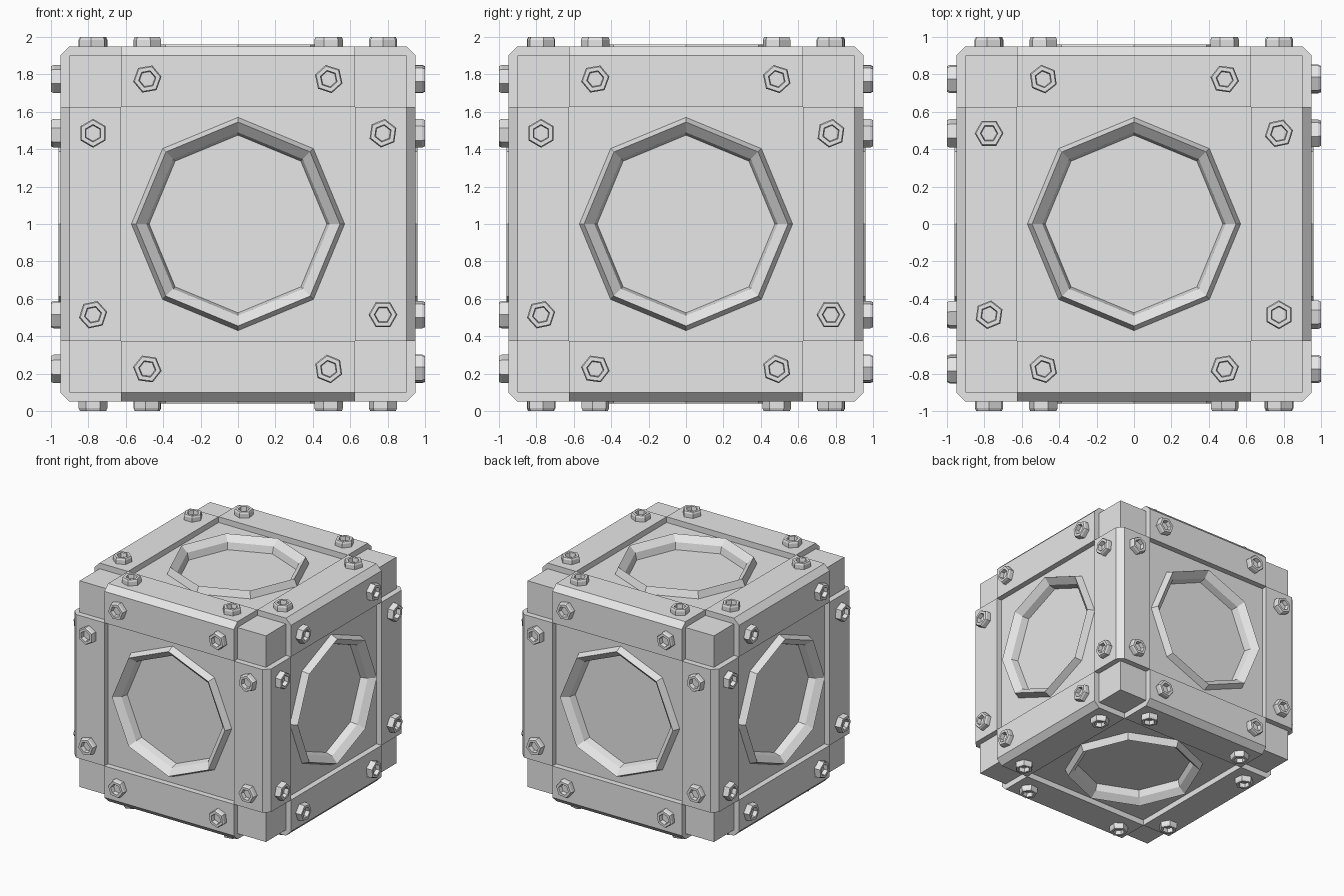
import bpy, bmesh, math
from mathutils import Matrix, Vector

cube = bpy.data.objects.get("Cube")
if cube:
    bpy.data.objects.remove(cube)

CORE, EDGE, INNER = 0.9, 0.95, 0.625   # core half size, beam half size, beam inner edge
CENTRE = Matrix.Translation((0, 0, 1))

grey = bpy.data.materials.new("metal_grey")
grey.use_nodes = True
grey.diffuse_color = (0.8, 0.8, 0.8, 1)
grey.node_tree.nodes["Principled BSDF"].inputs["Base Color"].default_value = (0.8, 0.8, 0.8, 1)


def finish(bm, name):
    """Turn a bmesh into a flat shaded grey mesh."""
    bmesh.ops.remove_doubles(bm, verts=bm.verts, dist=1e-5)
    bmesh.ops.recalc_face_normals(bm, faces=bm.faces)
    mesh = bpy.data.meshes.new(name)
    bm.to_mesh(mesh)
    bm.free()
    mesh.materials.append(grey)
    return mesh


def place(name, mesh, matrix):
    obj = bpy.data.objects.new(name, mesh)
    obj.matrix_world = CENTRE @ matrix
    bpy.context.collection.objects.link(obj)
    return obj


def lathe(bm, profile, sides):
    """Faceted turned shape from (radius, height) points; returns its loops."""
    loops = [[bm.verts.new((r * math.cos(math.tau * i / sides),
                            r * math.sin(math.tau * i / sides), h))
              for i in range(sides)] for r, h in profile]
    for a, b in zip(loops, loops[1:]):
        for i in range(sides):
            j = (i + 1) % sides
            bm.faces.new((a[i], a[j], b[j], b[i]))
    return loops


# Six side frames: local z points outwards
SIDES = {"front": (0, -1, 0), "back": (0, 1, 0), "left": (1, 0, 0),
         "right": (-1, 0, 0), "top": (0, 0, 1), "bottom": (0, 0, -1)}
FRAMES = {n: Vector(d).to_track_quat('Z', 'Y').to_matrix().to_4x4()
          for n, d in SIDES.items()}

# Core: each side is a square plate with a raised octagonal rim around a sunken floor
RIM = [(0.57, CORE), (0.545, 0.96), (0.49, 0.91), (0.475, 0.85)]
core = bmesh.new()
for frame in FRAMES.values():
    loops = lathe(core, RIM, 8)
    core.faces.new(loops[-1])
    corners = [core.verts.new((x * CORE, y * CORE, CORE))
               for x, y in ((1, 1), (-1, 1), (-1, -1), (1, -1))]
    outer = loops[0]
    for k in range(4):
        a = 2 * k + 1
        core.faces.new((corners[k], corners[(k + 1) % 4],
                        outer[(a + 2) % 8], outer[(a + 1) % 8], outer[a]))
    new_verts = [v for loop in loops for v in loop] + corners
    bmesh.ops.transform(core, matrix=frame, verts=new_verts)
place("core", finish(core, "core"), Matrix())

# Edge beam: chamfered square section, extruded along z
beam = bmesh.new()
section = [(INNER, INNER), (EDGE, INNER), (EDGE, CORE), (CORE, EDGE), (INNER, EDGE)]
base = beam.faces.new([beam.verts.new((x, y, -INNER)) for x, y in section])
grown = bmesh.ops.extrude_face_region(beam, geom=[base], use_keep_orig=True)
bmesh.ops.translate(beam, vec=(0, 0, 2 * INNER),
                    verts=[v for v in grown["geom"] if isinstance(v, bmesh.types.BMVert)])
beam_mesh = finish(beam, "edge_beam")
AXES = {"upright": Matrix(), "cross": Matrix.Rotation(math.pi / 2, 4, 'Y'),
        "depth": Matrix.Rotation(math.pi / 2, 4, 'X')}
for name, turn in AXES.items():
    for q in range(4):
        place(f"{name}_beam_{q + 1}", beam_mesh,
              turn @ Matrix.Rotation(q * math.pi / 2, 4, 'Z'))

# Bolt: hexagonal head with a sunken hexagonal socket
bolt = bmesh.new()
loops = lathe(bolt, [(0.077, 0.94), (0.077, 0.985), (0.07, 1.0),
                     (0.047, 1.0), (0.042, 0.965)], 6)
bolt.faces.new(loops[-1])
bolt_mesh = finish(bolt, "bolt")

# Two bolts on each beam face, each turned a little differently
TURNS = [0, 22, 12, 40, 30, 12, 22, 8]
for side, frame in FRAMES.items():
    for n in range(8):
        along = 0.485 if n % 2 else -0.485
        spin = Matrix.Rotation((n // 2) * math.pi / 2, 4, 'Z')
        spot = Matrix.Translation((0.775, along, 0))
        turn = Matrix.Rotation(math.radians(TURNS[n]), 4, 'Z')
        place(f"{side}_bolt_{n + 1}", bolt_mesh, frame @ spin @ spot @ turn)
